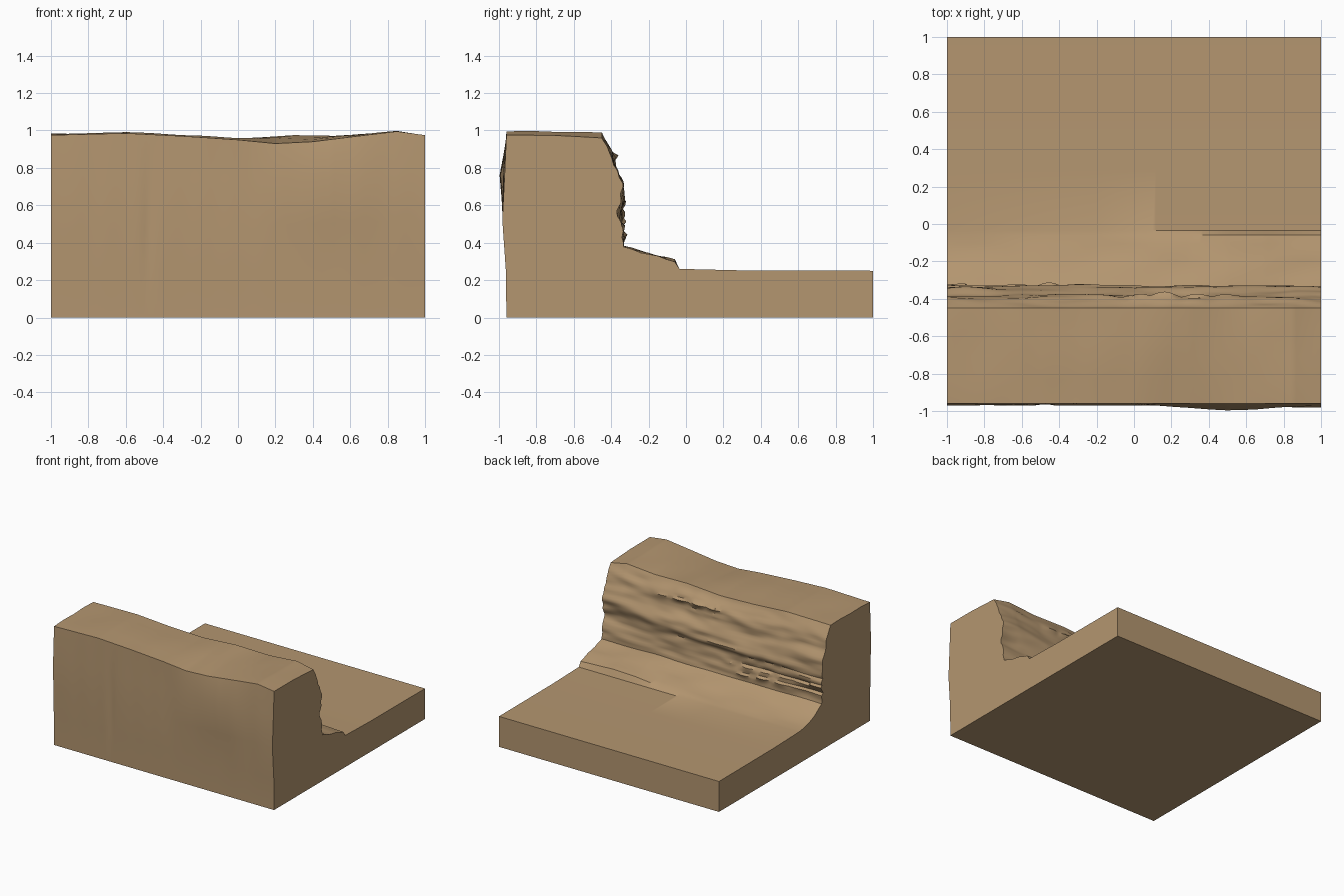
import bpy, bmesh, math
from mathutils import Vector, noise

if "Cube" in bpy.data.objects:
    bpy.data.objects.remove(bpy.data.objects["Cube"])

COLS = 120
CLIFF_ROWS = 36


def curve(points, t):
    """Piecewise linear lookup through (position, value) pairs."""
    for (a, va), (b, vb) in zip(points, points[1:]):
        if t <= b:
            return va + (vb - va) * max(0, t - a) / (b - a)
    return points[-1][1]


def bump(t, centre, width):
    return math.exp(-((t - centre) / width) ** 2)


def rough(x, z, sx, sz, seed):
    return noise.noise(Vector((x * sx, z * sz, seed)))


# Heights along the plateau rims, and the swelling of the front wall
FRONT_RIM = [(-1, .975), (-.6, .985), (-.3, .97), (0, .95), (.2, .93),
             (.4, .94), (.6, .965), (.85, .995), (1, .975)]
BACK_RIM = [(-1, .98), (-.6, .985), (-.3, .965), (0, .955), (.3, .975),
            (.6, .97), (.85, .99), (1, .96)]
SWELL = [(-1, .01), (-.5, .004), (0, 0), (.2, .015), (.5, .037), (.8, .02), (1, .008)]
# Cliff depth by relative height from the foot to the rim
CLIFF = [(0, -.333), (.14, -.343), (.32, -.355), (.42, -.335), (.52, -.342),
         (.7, -.38), (.85, -.405), (1, -.45)]
LIP = [(-1, .263), (-.2, .268), (.3, .285), (.5, .305), (.7, .312), (1, .298)]


def cliff_point(x, t):
    foot = .378 + .008 * rough(x, 0, 3, 1, 4)
    z = foot + (curve(BACK_RIM, x) - foot) * t
    fade = min(1, t * 12, (1 - t) * 8)
    y = curve(CLIFF, t + .04 * rough(x, 0, 1.7, 1, 8) * fade)
    # Long strata
    y += fade * (.022 * rough(x, z, 1.6, 11, 2) + .010 * rough(x, z, 5, 22, 6))
    # Broken ledges: scalloped teeth in two zones, long grooves by the left end
    upper = bump(x, .2, .3) * bump(z, .87, .05)
    lower = bump(x, -.42, .25) * bump(z, .49, .08)
    groove = bump(x, -.95, .3) * bump(z, .5, .09)
    teeth = abs(math.sin(x * 19 + z * 9))
    step = (z * 16 + .25 * x) % 1
    y += fade * (upper * (.012 + .028 * teeth * step) + lower * .036 * teeth * step
                 + groove * .03 * step)
    return y, z


def section(x):
    """Closed outline of the ground at one position along the cliff."""
    s = curve(SWELL, x)
    notch = .012 * bump(x, -.48, .03)
    ripple = .004 * rough(x, 0, 7, 1, 3)
    points = [(-.96, 0), (-.963, .25),
              (-.97 - .012 * max(0, x) + notch + ripple, .49 + .03 * x),
              (-.961 - s + ripple, .745 + .03 * x)]
    # Plateau
    for i in range(5):
        f = i / 4
        z = curve(FRONT_RIM, x) * (1 - f) + curve(BACK_RIM, x) * f
        z += .009 * math.sin(f * math.pi) * (.6 + rough(x, f, 4, 3, 5))
        points.append((-.96 + .51 * f, z))
    # Cliff face
    for i in range(1, CLIFF_ROWS + 1):
        points.append(cliff_point(x, 1 - i / CLIFF_ROWS))
    # Scree slope
    y0, z0 = points[-1]
    lip = curve(LIP, x)
    for i in range(1, 7):
        f = i / 6
        sag = .025 * math.sin(f * math.pi) * max(0, .5 - x) / 1.5
        z = z0 + (lip - z0) * f - sag
        z += .012 * math.sin(f * math.pi) * rough(x, f, 3, 4, 9)
        points.append((y0 + (-.06 - y0) * f, z))
    # Low flat ground
    points += [(-.035, .26), (.3, .252), (1, .25), (1, 0)]
    return points


# Loft the sections from end to end
bm = bmesh.new()
rings = []
for c in range(COLS + 1):
    x = -1 + 2 * c / COLS
    rings.append([bm.verts.new((x, y, z)) for y, z in section(x)])
for a, b in zip(rings, rings[1:]):
    for i in range(len(a)):
        j = (i + 1) % len(a)
        bm.faces.new((a[i], a[j], b[j], b[i]))
bm.faces.new(rings[0])
bm.faces.new(rings[-1])
bmesh.ops.recalc_face_normals(bm, faces=bm.faces)

mesh = bpy.data.meshes.new("cliff_ground")
bm.to_mesh(mesh)
bm.free()
ground = bpy.data.objects.new("cliff_ground", mesh)
bpy.context.collection.objects.link(ground)

# Sandstone colour
sand = bpy.data.materials.new("sandstone")
sand.use_nodes = True
colour = (.456, .305, .162, 1)
sand.diffuse_color = colour
sand.node_tree.nodes["Principled BSDF"].inputs["Base Color"].default_value = colour
mesh.materials.append(sand)

bpy.ops.object.select_all(action="DESELECT")
ground.select_set(True)
bpy.context.view_layer.objects.active = ground
bpy.ops.object.shade_smooth_by_angle(angle=math.radians(35))
